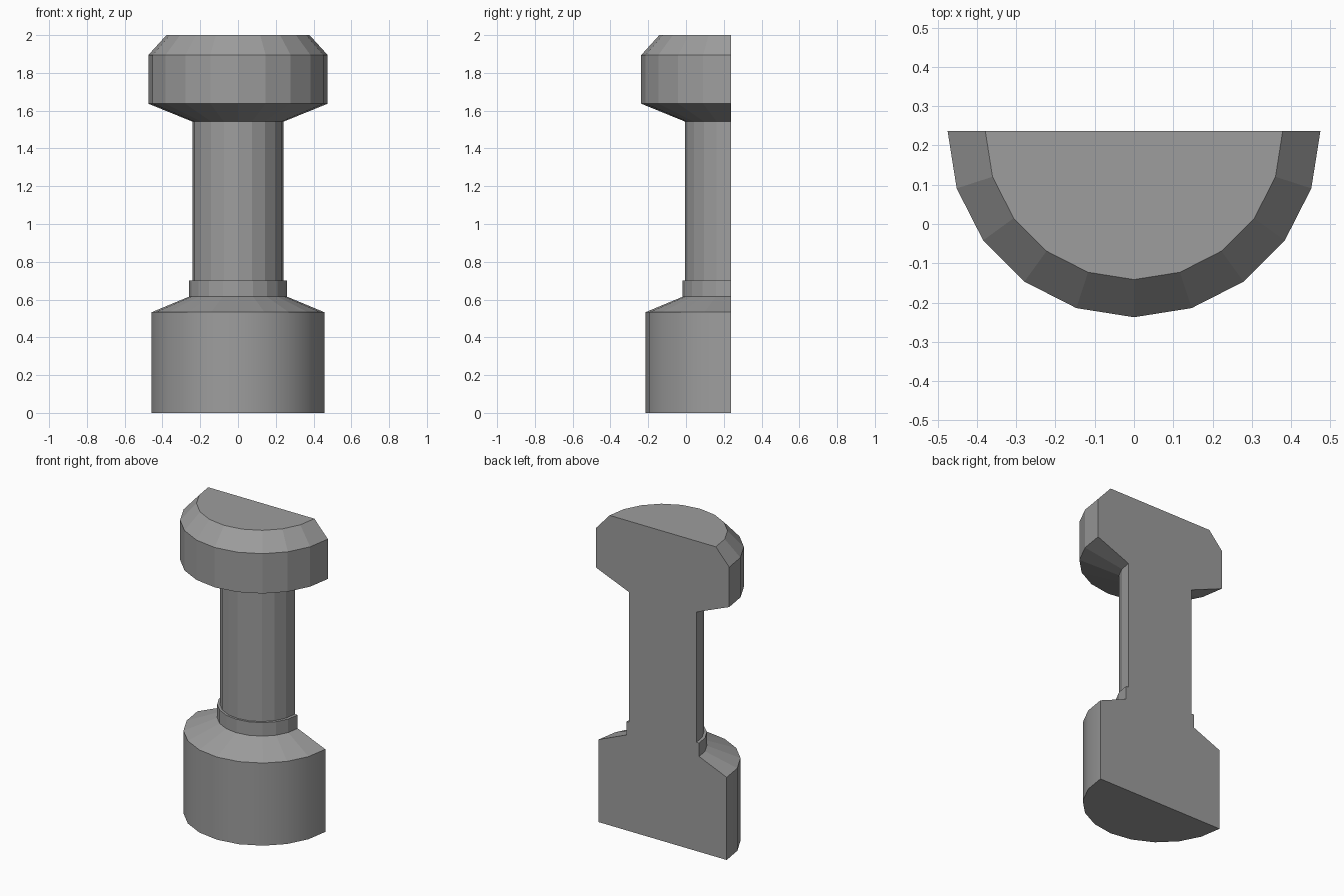
import bpy, bmesh
from math import cos, sin, pi

if "Cube" in bpy.data.objects:
    bpy.data.objects.remove(bpy.data.objects["Cube"])

SEGMENTS = 10      # facets across the half turn
BACK = 0.2375      # y of the flat cut face

# Half profile (half width, depth, height), from the foot to the top
PROFILE = [(0.457, 0.452, 0), (0.457, 0.452, 0.533), (0.26, 0.255, 0.615),
           (0.26, 0.255, 0.702), (0.241, 0.242, 0.702), (0.241, 0.242, 1.542),
           (0.475, 0.475, 1.637), (0.475, 0.475, 1.894), (0.379, 0.379, 2.0)]

bm = bmesh.new()
rings = [[bm.verts.new((-w * cos(pi * i / SEGMENTS),
                        BACK - d * sin(pi * i / SEGMENTS), z))
          for i in range(SEGMENTS + 1)] for w, d, z in PROFILE]

# Turned surface; the broad base is smooth, the rest faceted
for level, (low, high) in enumerate(zip(rings, rings[1:])):
    for i in range(SEGMENTS):
        face = bm.faces.new((low[i], low[i + 1], high[i + 1], high[i]))
        face.smooth = level == 0

# Foot, top and flat back
bm.faces.new(rings[0][::-1])
bm.faces.new(rings[-1])
bm.faces.new([r[-1] for r in rings] + [r[0] for r in reversed(rings)])
bmesh.ops.recalc_face_normals(bm, faces=bm.faces[:])

# Keep hard borders around the smooth base
for edge in bm.edges:
    if edge.calc_face_angle(0) > 0.4:
        edge.smooth = False

mesh = bpy.data.meshes.new("half_column")
bm.to_mesh(mesh)
bm.free()
column = bpy.data.objects.new("half_column", mesh)
bpy.context.collection.objects.link(column)

# Dark grey finish
grey = bpy.data.materials.new("dark_grey")
grey.diffuse_color = (0.34, 0.34, 0.34, 1)
grey.use_nodes = True
grey.node_tree.nodes["Principled BSDF"].inputs["Base Color"].default_value = grey.diffuse_color
mesh.materials.append(grey)
